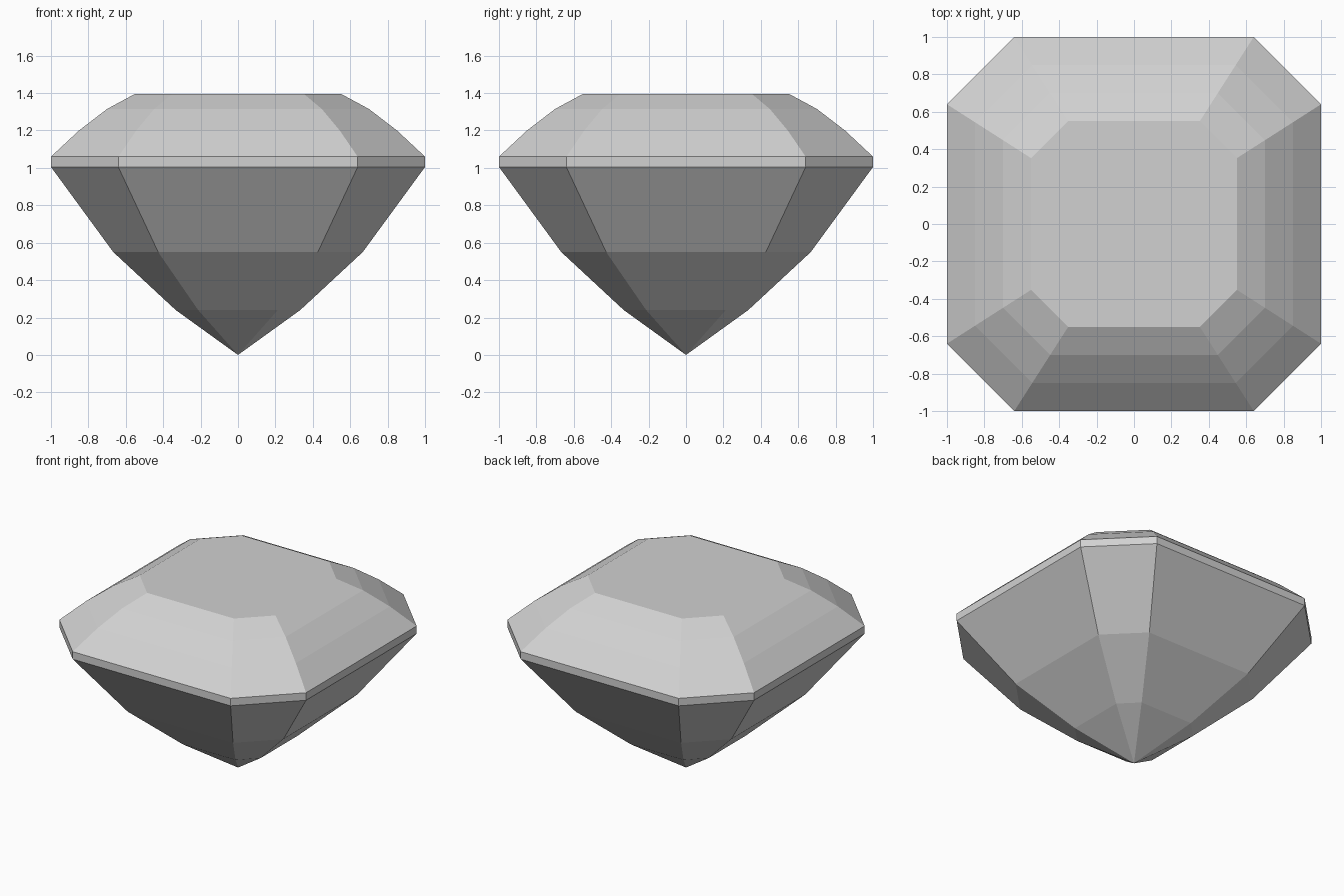
import bpy
import bmesh

cube = bpy.data.objects.get("Cube")
if cube:
    bpy.data.objects.remove(cube, do_unlink=True)

# Stone colour
stone = bpy.data.materials.new("pale_grey_stone")
stone.use_nodes = True
colour = (0.64, 0.64, 0.64, 1)
stone.diffuse_color = colour
stone.node_tree.nodes["Principled BSDF"].inputs["Base Color"].default_value = colour

CORNER = 0.64  # half length of a long side, relative to the half width

# Step-cut profile from lower pavilion to table: (half width, height)
PROFILE = [(0.333, 0.24), (0.667, 0.55), (1, 1.005), (1, 1.06),
           (0.85, 1.2), (0.7, 1.315), (0.55, 1.396)]


def octagon(bm, r, z):
    """Square ring with cut corners, counter-clockwise."""
    c = r * CORNER
    outline = [(r, -c), (r, c), (c, r), (-c, r),
               (-r, c), (-r, -c), (-c, -r), (c, -r)]
    return [bm.verts.new((x, y, z)) for x, y in outline]


bm = bmesh.new()
rings = [octagon(bm, r, z) for r, z in PROFILE]

# Facet bands, with the girdle as the upright one
for low, high in zip(rings, rings[1:]):
    for i in range(8):
        j = (i + 1) % 8
        bm.faces.new((low[i], low[j], high[j], high[i]))

# Pointed culet and flat table
tip = bm.verts.new((0, 0, 0))
for i in range(8):
    bm.faces.new((tip, rings[0][(i + 1) % 8], rings[0][i]))
bm.faces.new(rings[-1])
bmesh.ops.recalc_face_normals(bm, faces=bm.faces)

mesh = bpy.data.meshes.new("cut_gemstone")
bm.to_mesh(mesh)
bm.free()
mesh.materials.append(stone)
bpy.context.collection.objects.link(bpy.data.objects.new("cut_gemstone", mesh))
